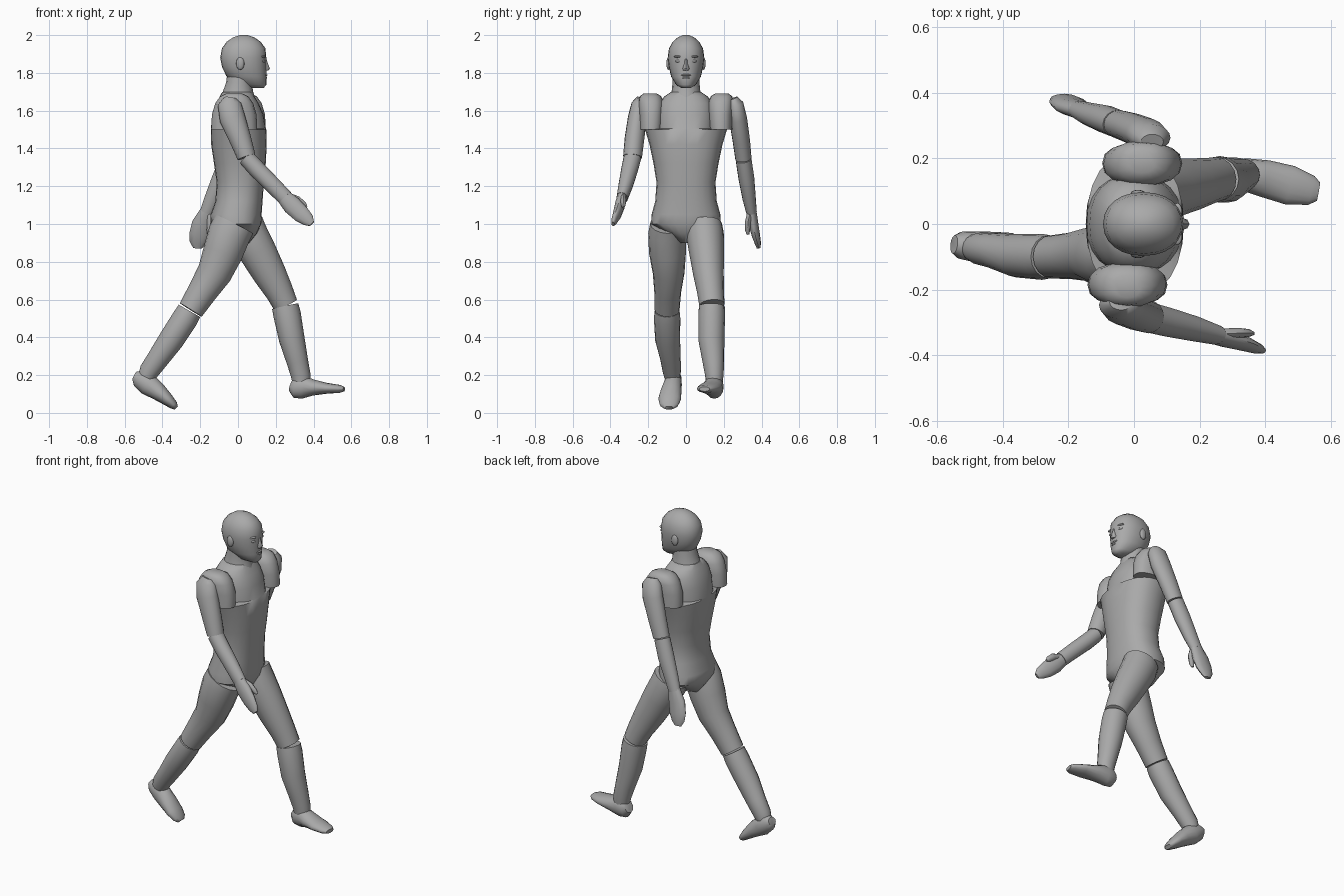
import bpy, bmesh, math
from mathutils import Vector

grey = bpy.data.materials.new("plain_grey")
grey.diffuse_color = (0.40, 0.40, 0.40, 1)


def finish(name, bm, angle):
    bmesh.ops.recalc_face_normals(bm, faces=bm.faces)
    me = bpy.data.meshes.new(name)
    bm.to_mesh(me)
    bm.free()
    me.materials.append(grey)
    ob = bpy.data.objects.new(name, me)
    bpy.context.collection.objects.link(ob)
    bpy.ops.object.select_all(action='DESELECT')
    ob.select_set(True)
    bpy.context.view_layer.objects.active = ob
    bpy.ops.object.shade_smooth_by_angle(angle=math.radians(angle))
    return ob


def loft(name, rings, upright=False, n=16, power=2.0, angle=50):
    """Skin rings of (x, y, z, depth radius, width radius) along their path."""
    bm = bmesh.new()
    pts = [Vector(r[:3]) for r in rings]
    loops = []
    for i, r in enumerate(rings):
        t = pts[min(i + 1, len(pts) - 1)] - pts[max(i - 1, 0)]
        t = Vector((0, 0, 1)) if upright else t.normalized()
        u = Vector((0, 1, 0)).cross(t).normalized()
        v = t.cross(u)
        loop = []
        for k in range(n):
            a = 2 * math.pi * k / n
            c, s = math.cos(a), math.sin(a)
            c = math.copysign(abs(c) ** (2 / power), c)
            s = math.copysign(abs(s) ** (2 / power), s)
            loop.append(bm.verts.new(pts[i] + u * c * r[3] + v * s * r[4]))
        loops.append(loop)
    for a, b in zip(loops, loops[1:]):
        for k in range(n):
            m = (k + 1) % n
            bm.faces.new((a[k], a[m], b[m], b[k]))
    bm.faces.new(loops[0])
    bm.faces.new(loops[-1])
    return finish(name, bm, angle)


def blob(name, loc, size):
    bm = bmesh.new()
    bmesh.ops.create_uvsphere(bm, u_segments=12, v_segments=8, radius=1)
    for v in bm.verts:
        v.co = Vector([p + c * s for p, c, s in zip(loc, v.co, size)])
    return finish(name, bm, 60)


# Torso with pelvis, narrowing at the top between the shoulder pads
loft("torso", [(-.01, 0, .90, .07, .03), (-.01, 0, .95, .11, .10),
               (-.012, 0, 1.0, .135, .185), (-.01, 0, 1.05, .135, .182),
               (.005, 0, 1.12, .125, .163), (.012, 0, 1.22, .125, .156),
               (.01, 0, 1.32, .137, .172), (.005, 0, 1.42, .147, .193),
               (.003, 0, 1.50, .147, .217), (.002, 0, 1.505, .146, .15),
               (0, 0, 1.58, .135, .15), (-.003, 0, 1.64, .112, .14),
               (-.005, 0, 1.675, .092, .115), (-.005, 0, 1.70, .078, .078)],
     upright=True, n=24, power=2.3)
loft("neck", [(0, 0, 1.64, .10, .09), (0, 0, 1.70, .08, .076),
              (.005, 0, 1.75, .068, .071), (.01, 0, 1.80, .066, .068)], upright=True)

# Head and face
loft("head", [(.10, 0, 1.72, .036, .025), (.078, 0, 1.737, .072, .052),
              (.045, 0, 1.78, .105, .079), (.033, 0, 1.83, .117, .09),
              (.028, 0, 1.88, .122, .097), (.03, 0, 1.93, .115, .09),
              (.03, 0, 1.965, .09, .07), (.03, 0, 1.988, .056, .044),
              (.03, 0, 2.0, .02, .016)], upright=True, n=24, power=2.15, angle=70)
loft("nose", [(.142, 0, 1.812, .018, .016), (.145, 0, 1.824, .024, .019),
              (.143, 0, 1.85, .015, .010), (.14, 0, 1.885, .008, .008)],
     upright=True, n=8)
blob("upper_lip", (.142, 0, 1.788, ), (.014, .028, .007))
blob("lower_lip", (.140, 0, 1.774), (.014, .024, .007))
blob("chin", (.122, 0, 1.737), (.024, .028, .018))
for side, label in ((1, "left"), (-1, "right")):
    blob(label + "_ear", (.012, side * .093, 1.85), (.022, .011, .034))
    blob(label + "_eye", (.132, side * .037, 1.862), (.012, .019, .008))
    blob(label + "_brow", (.132, side * .038, 1.886), (.015, .026, .007))

# Shoulder pads, the left one slightly ahead
for side, label, x in ((1, "left", .025), (-1, "right", -.02)):
    loft(label + "_shoulder", [(x, side * .185, 1.50, .122, .062),
                               (x, side * .183, 1.58, .118, .066),
                               (x, side * .185, 1.64, .10, .068),
                               (x, side * .188, 1.675, .075, .058),
                               (x, side * .19, 1.692, .04, .034)],
         upright=True, power=2.4)

# Right arm swings forward
loft("right_upper_arm", [(-.04, -.238, 1.665, .035, .025), (-.045, -.247, 1.635, .062, .042),
                         (-.03, -.258, 1.56, .068, .05), (.012, -.273, 1.45, .058, .052),
                         (.045, -.283, 1.355, .049, .05)])
loft("right_forearm", [(.045, -.284, 1.35, .045, .047), (.10, -.298, 1.29, .046, .045),
                       (.18, -.318, 1.21, .044, .039), (.25, -.338, 1.138, .042, .030)])
loft("right_hand", [(.235, -.335, 1.152, .038, .028), (.285, -.35, 1.10, .050, .027),
                    (.335, -.365, 1.052, .046, .022), (.372, -.379, 1.02, .034, .016),
                    (.39, -.386, 1.0, .016, .009)], n=12)
loft("right_thumb", [(.26, -.335, 1.15, .018, .016), (.315, -.332, 1.128, .02, .016),
                     (.35, -.332, 1.10, .016, .012), (.363, -.333, 1.088, .007, .006)], n=8)

# Left arm swings back
loft("left_upper_arm", [(.055, .25, 1.665, .035, .025), (.052, .262, 1.635, .06, .042),
                        (.035, .275, 1.56, .064, .048), (-.01, .293, 1.44, .056, .046),
                        (-.045, .304, 1.345, .05, .043)])
loft("left_forearm", [(-.05, .305, 1.34, .048, .042), (-.088, .32, 1.24, .05, .042),
                      (-.135, .335, 1.13, .044, .035), (-.165, .347, 1.06, .038, .028)])
loft("left_hand", [(-.16, .345, 1.075, .036, .027), (-.188, .357, 1.0, .056, .026),
                   (-.203, .37, .94, .056, .022), (-.213, .38, .90, .044, .017),
                   (-.215, .385, .872, .022, .010)], n=12)
loft("left_thumb", [(-.15, .34, 1.06, .018, .016), (-.143, .328, 1.01, .02, .016),
                    (-.15, .326, .965, .016, .013), (-.155, .328, .945, .008, .007)], n=8)

# Right leg trails behind
loft("right_thigh", [(-.02, -.098, 1.0, .112, .092), (-.045, -.10, .95, .113, .10),
                     (-.08, -.098, .85, .106, .098), (-.125, -.092, .74, .092, .084),
                     (-.19, -.097, .64, .078, .071), (-.25, -.10, .545, .068, .066)])
loft("right_shin", [(-.257, -.10, .54, .066, .066), (-.28, -.10, .50, .069, .07),
                    (-.355, -.097, .385, .067, .066), (-.425, -.082, .285, .058, .054),
                    (-.47, -.075, .222, .053, .049), (-.485, -.073, .19, .045, .042)])
loft("right_foot", [(-.548, -.062, .197, .024, .028), (-.525, -.065, .185, .048, .042),
                    (-.475, -.07, .15, .058, .048), (-.42, -.08, .11, .046, .056),
                    (-.375, -.087, .072, .034, .060), (-.34, -.09, .04, .023, .048),
                    (-.327, -.09, .026, .012, .028)])

# Left leg steps forward
loft("left_thigh", [(.03, .098, 1.0, .105, .092), (.05, .10, .95, .105, .10),
                    (.10, .108, .86, .10, .093), (.168, .119, .735, .088, .081),
                    (.22, .13, .64, .074, .071), (.252, .137, .572, .066, .067)])
loft("left_shin", [(.25, .137, .565, .071, .068), (.26, .136, .52, .073, .071),
                   (.285, .134, .39, .068, .069), (.315, .145, .27, .057, .057),
                   (.332, .15, .20, .052, .049), (.336, .15, .16, .048, .044)])
loft("left_foot", [(.28, .157, .145, .03, .03), (.30, .153, .138, .058, .044),
                   (.34, .15, .138, .063, .05), (.40, .138, .134, .042, .057),
                   (.475, .118, .13, .028, .060), (.54, .102, .127, .021, .045),
                   (.562, .098, .126, .012, .028)])
